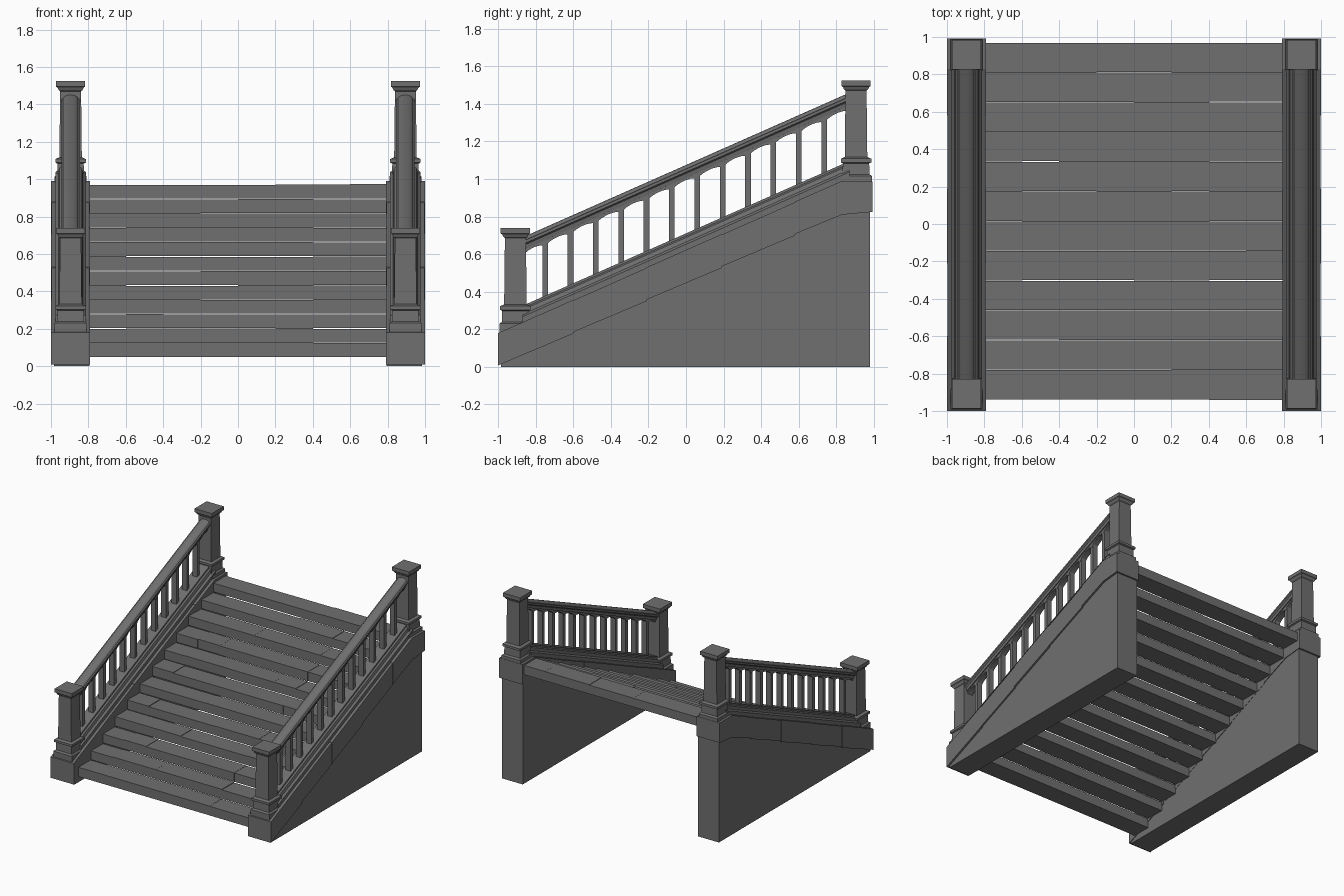
import bpy, bmesh, math, random

random.seed(4)
if "Cube" in bpy.data.objects:
    bpy.data.objects.remove(bpy.data.objects["Cube"], do_unlink=True)

stone = bpy.data.materials.new("grey_stone")
stone.use_nodes = True
GREY = (0.16, 0.16, 0.16, 1)
stone.diffuse_color = GREY
bsdf = stone.node_tree.nodes["Principled BSDF"]
bsdf.inputs["Base Color"].default_value = GREY
bsdf.inputs["Roughness"].default_value = 0.9

SLOPE = 0.4425
STEPS, DEPTH, RISE = 12, 0.159, 0.077
POST_X, POST_Y = 0.895, 0.908
RAIL = 0.452


def slope_z(y):
    """Height of the coping top at depth y."""
    return 0.18 + SLOPE * (y + 1)


def loft(name, rings, smooth=False):
    """Closed solid through a series of equal-length point rings."""
    bm = bmesh.new()
    loops = [[bm.verts.new(p) for p in ring] for ring in rings]
    n = len(loops[0])
    for a, b in zip(loops, loops[1:]):
        for i in range(n):
            j = (i + 1) % n
            bm.faces.new((a[i], a[j], b[j], b[i]))
    bm.faces.new(loops[0])
    bm.faces.new(loops[-1])
    bmesh.ops.recalc_face_normals(bm, faces=bm.faces)
    mesh = bpy.data.meshes.new(name)
    bm.to_mesh(mesh)
    bm.free()
    mesh.materials.append(stone)
    ob = bpy.data.objects.new(name, mesh)
    bpy.context.collection.objects.link(ob)
    if smooth:
        bpy.ops.object.select_all(action='DESELECT')
        ob.select_set(True)
        bpy.context.view_layer.objects.active = ob
        bpy.ops.object.shade_smooth_by_angle(angle=math.radians(35))
    return ob


def prism(name, side_profile, x0, x1):
    """Side profile (y, z) extruded across x."""
    return loft(name, [[(x, y, z) for y, z in side_profile] for x in (x0, x1)])


def sloped_bar(name, half, cx, y0, y1, lift, smooth=False):
    """Half profile (dx, dz), mirrored and run parallel to the stair slope."""
    section = half + [(-dx, dz) for dx, dz in reversed(half) if dx > 0]
    return loft(name, [[(cx + dx, y, slope_z(y) + lift + dz) for dx, dz in section]
                       for y in (y0, y1)], smooth)


def post(name, cx, cy, z0):
    """Square newel post from stacked (height, half width) rings."""
    levels = [(-0.02, .085), (.05, .085), (.06, .072), (.118, .070), (.124, .081),
              (.143, .081), (.152, .060), (.505, .056), (.512, .064), (.525, .070),
              (.530, .078), (.560, .078)]
    loft(name, [[(cx + sx * w, cy + sy * w, z0 + z)
                 for sx, sy in ((-1, -1), (1, -1), (1, 1), (-1, 1))] for z, w in levels])


# Steps, each a row of separate stone blocks
joints = [(-.6, .4), (-.6, -.2, .2, .4), (-.6, -.4, .4), (-.2, .4),
          (-.6, 0, .4), (-.2, .2, .6)]
for i in range(STEPS):
    y, z = -0.94 + i * DEPTH, 0.05 + i * RISE
    edges = (-.8,) + joints[i % len(joints)] + (.8,)
    for k, (x0, x1) in enumerate(zip(edges, edges[1:])):
        front, top = y + random.uniform(0, .004), z + RISE - random.uniform(0, .006)
        prism(f"step_{i + 1}_block_{k + 1}",
              [(front, z), (y + DEPTH, z), (y + DEPTH, top), (front, top)], x0, x1)

# Handrail section with a rounded top
rail_half = [(.032, -.068), (.036, -.045), (.049, -.037), (.049, -.022)]
rail_half += [(.040 * math.cos(math.radians(a)), -.020 + .020 * math.sin(math.radians(a)))
              for a in range(0, 91, 15)]
rail_half[-1] = (0, 0)
curb_half = [(.082, -.01), (.082, .030), (.066, .042), (.060, .066), (.048, .074), (.048, .088)]

baluster_y = [-0.75 + .135 * i for i in range(12)]
seams = [-1, -.6, -.21, .19, .58, .83]

for side, s in (("left", 1), ("right", -1)):
    cx = s * POST_X
    # Solid side wall under the coping
    prism(f"{side}_wall", [(-.985, 0), (.98, 0), (.98, .84), (.83, .84),
                           (-.985, .03)], s * .795, s * .985)

    # Coping stones following the slope, with a level one at the top
    for k, (y0, y1) in enumerate(zip(seams, seams[1:])):
        inset = .003 * (k % 2)
        z0, z1 = slope_z(y0), slope_z(y1)
        prism(f"{side}_coping_{k + 1}",
              [(y0, z0 - .172), (y1, z1 - .18), (y1, z1 - inset), (y0, z0 - inset)],
              s * (.79 + inset), s * (1 - inset))
    prism(f"{side}_coping_top", [(.83, .81), (.83, .988), (.992, .988), (.992, .825)],
          s * .79, s)

    # Newel posts
    post(f"{side}_lower_post", cx, -POST_Y, .18)
    post(f"{side}_upper_post", cx, POST_Y - .003, .965)

    # Moulded curb and handrail
    sloped_bar(f"{side}_curb", curb_half, cx, -.87, .87, 0)
    sloped_bar(f"{side}_handrail", rail_half, cx, -.87, .87, RAIL, smooth=True)

    # Balusters
    for k, y in enumerate(baluster_y):
        a, b = y - .015, y + .015
        prism(f"{side}_baluster_{k + 1}",
              [(a, slope_z(a) + .08), (b, slope_z(b) + .08),
               (b, slope_z(b) + RAIL - .06), (a, slope_z(a) + RAIL - .06)],
              cx - .022, cx + .022)

    # Arched panels between balusters
    ends = [-.87] + baluster_y + [.87]
    for k, (a, b) in enumerate(zip(ends, ends[1:])):
        arch = []
        for j in range(9):
            t = j / 8
            y = a + (b - a) * t
            drop = .108 - .028 * math.sqrt(max(0, 1 - (2 * t - 1) ** 2))
            arch.append((y, slope_z(y) + RAIL - drop))
        prism(f"{side}_arch_{k + 1}",
              arch + [(b, slope_z(b) + RAIL - .055), (a, slope_z(a) + RAIL - .055)],
              cx - .024, cx + .024)
